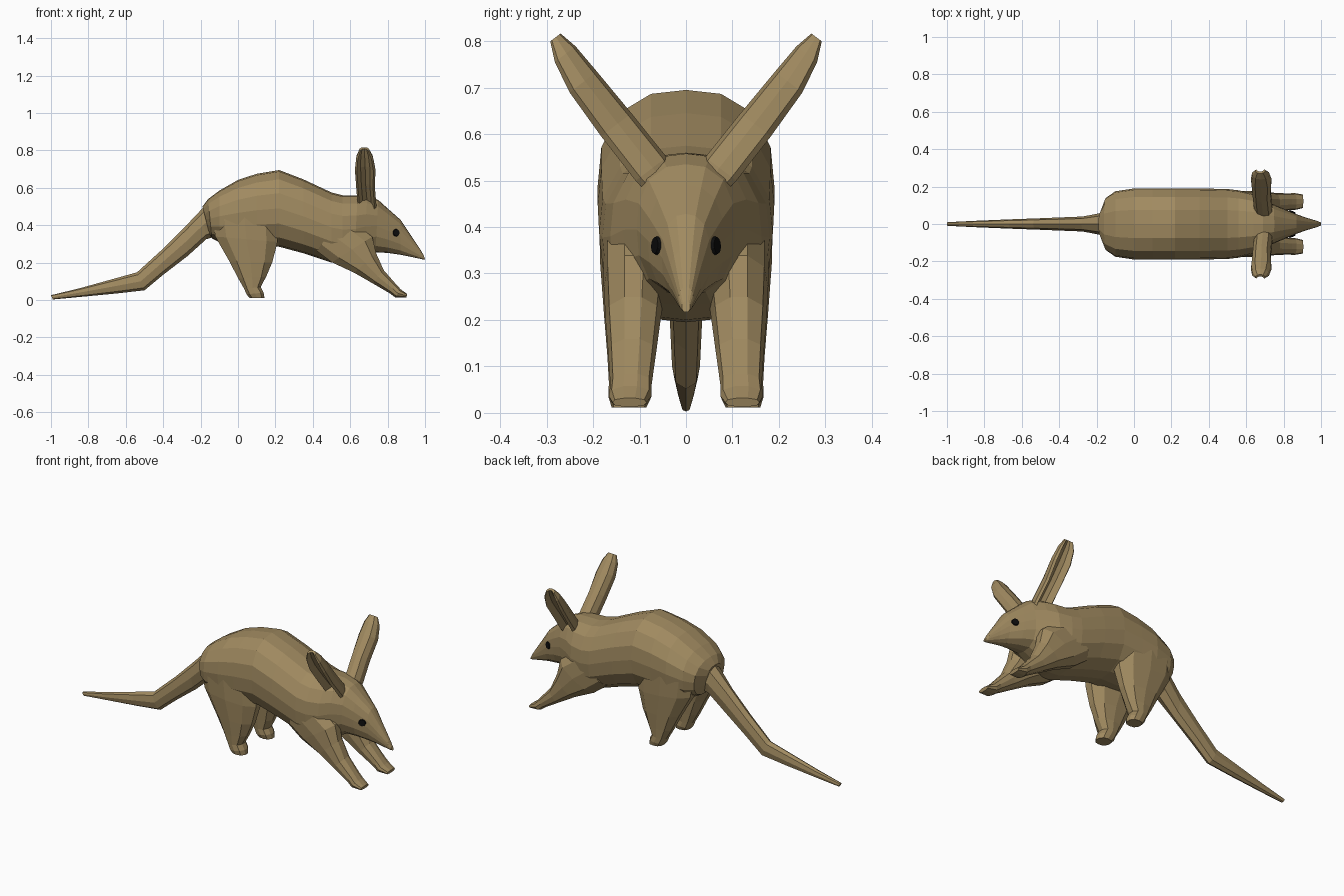
import bpy, bmesh, math
from mathutils import Vector
from mathutils.bvhtree import BVHTree


def material(name, rgb):
    m = bpy.data.materials.new(name)
    m.diffuse_color = (*rgb, 1)
    return m


TAN = material("tan hide", (0.352, 0.254, 0.117))
BLACK = material("black eye", (0.004, 0.004, 0.004))


def finish(bm, name, mat, mirror=False):
    bmesh.ops.recalc_face_normals(bm, faces=bm.faces)
    me = bpy.data.meshes.new(name)
    bm.to_mesh(me)
    bm.free()
    me.materials.append(mat)
    ob = bpy.data.objects.new(name, me)
    bpy.context.collection.objects.link(ob)
    if mirror:
        mod = ob.modifiers.new("mirror", 'MIRROR')
        mod.use_axis = (False, True, False)
        mod.use_mirror_merge = False
    return ob


def skin(rings):
    """Bridge equal-length rings of points and cap both ends."""
    bm = bmesh.new()
    vs = [[bm.verts.new(p) for p in r] for r in rings]
    n = len(vs[0])
    for a, b in zip(vs, vs[1:]):
        for i in range(n):
            j = (i + 1) % n
            bm.faces.new((a[i], a[j], b[j], b[i]))
    bm.faces.new(vs[0])
    bm.faces.new(vs[-1])
    return bm


def ring(x0, z0, x1, z1, y0, y1, n, power):
    """Rounded section spanning two profile points and a y range."""
    pts = []
    for i in range(n):
        t = 2 * math.pi * i / n
        c, s = math.cos(t), math.sin(t)
        k = (abs(c) ** power + abs(s) ** power) ** (-1 / power)
        c, s = c * k, s * k
        pts.append(((x0 + x1) / 2 + s * (x1 - x0) / 2,
                    (y0 + y1) / 2 + c * (y1 - y0) / 2,
                    (z0 + z1) / 2 + s * (z1 - z0) / 2))
    return pts


def loft(name, stations, n, power, mirror=False):
    return finish(skin([ring(*s, n, power) for s in stations]), name, TAN, mirror)


# Body and head: low point, high point, half width
body_st = [
    (-.155, .36, -.19, .50, .07), (-.14, .33, -.16, .54, .14),
    (-.10, .31, -.10, .585, .175), (0, .29, 0, .642, .19),
    (.10, .285, .10, .675, .19), (.22, .285, .22, .695, .19),
    (.35, .25, .35, .645, .19), (.50, .20, .50, .575, .187),
    (.56, .195, .56, .56, .18), (.62, .20, .64, .56, .163),
    (.68, .23, .69, .558, .135), (.735, .255, .75, .535, .106),
    (.80, .252, .80, .49, .082), (.87, .242, .87, .428, .052),
    (.92, .232, .92, .352, .034), (.985, .218, .975, .27, .016),
    (1.0, .217, .992, .24, .009)]
body = loft("body_and_head", [s[:4] + (-s[4], s[4]) for s in body_st], 16, 2.5)

# Tail
tail_st = [
    (-.12, .34, -.15, .52, .07), (-.17, .325, -.19, .49, .058),
    (-.27, .235, -.28, .395, .040), (-.40, .135, -.40, .275, .035),
    (-.50, .052, -.54, .148, .030), (-.65, .035, -.67, .112, .025),
    (-.85, .016, -.85, .062, .017), (-.99, .003, -1.0, .026, .010)]
loft("tail", [s[:4] + (-s[4], s[4]) for s in tail_st], 8, 2.2)

# Legs, mirrored left to right
loft("rear_legs", [
    (-.14, .44, .21, .44, .03, .187), (-.125, .34, .215, .31, .04, .185),
    (-.05, .21, .185, .20, .06, .176), (.0, .115, .152, .125, .07, .169),
    (.032, .06, .122, .07, .075, .166), (.045, .03, .138, .04, .075, .167),
    (.06, .012, .142, .012, .085, .16)], 10, 2.6, True)
loft("front_legs", [
    (.42, .26, .56, .46, .04, .178), (.50, .20, .72, .34, .045, .177),
    (.62, .145, .74, .25, .055, .173), (.72, .088, .78, .160, .065, .167),
    (.81, .036, .845, .085, .074, .163), (.84, .014, .87, .058, .074, .166),
    (.90, .013, .905, .032, .085, .158)], 10, 2.6, True)

# Ears: crescent section hollow towards the outer, lower side
crescent = [(-1, .7), (-.95, -.1), (-.6, -.8), (0, -1), (.6, -.8), (.95, -.1),
            (1, .7), (.8, 1), (.45, .15), (0, -.1), (-.45, .15), (-.8, 1)]
out = Vector((0, .796, -.605))
ear = [(.69, .045, .485, .045, .036), (.69, .075, .525, .050, .042),
       (.682, .15, .62, .050, .041), (.68, .221, .712, .055, .037),
       (.677, .26, .772, .045, .028), (.675, .281, .808, .026, .014)]
finish(skin([[Vector((x + u * hx, y, z)) + out * (w * hw) for u, w in crescent]
             for x, y, z, hx, hw in ear]), "ears", TAN, True)

# Eyes: thin discs laid on the side of the head
tree = BVHTree.FromPolygons([v.co for v in body.data.vertices],
                            [p.vertices for p in body.data.polygons])
hit, normal, _, _ = tree.ray_cast(Vector((.845, .4, .36)), Vector((0, -1, 0)))
bm = bmesh.new()
bmesh.ops.create_cone(bm, cap_ends=True, segments=10, radius1=.021, radius2=.018, depth=.009)
rot = normal.to_track_quat('Z', 'Y')
for v in bm.verts:
    v.co = rot @ v.co + hit + normal * .002
finish(bm, "eyes", BLACK, True)
